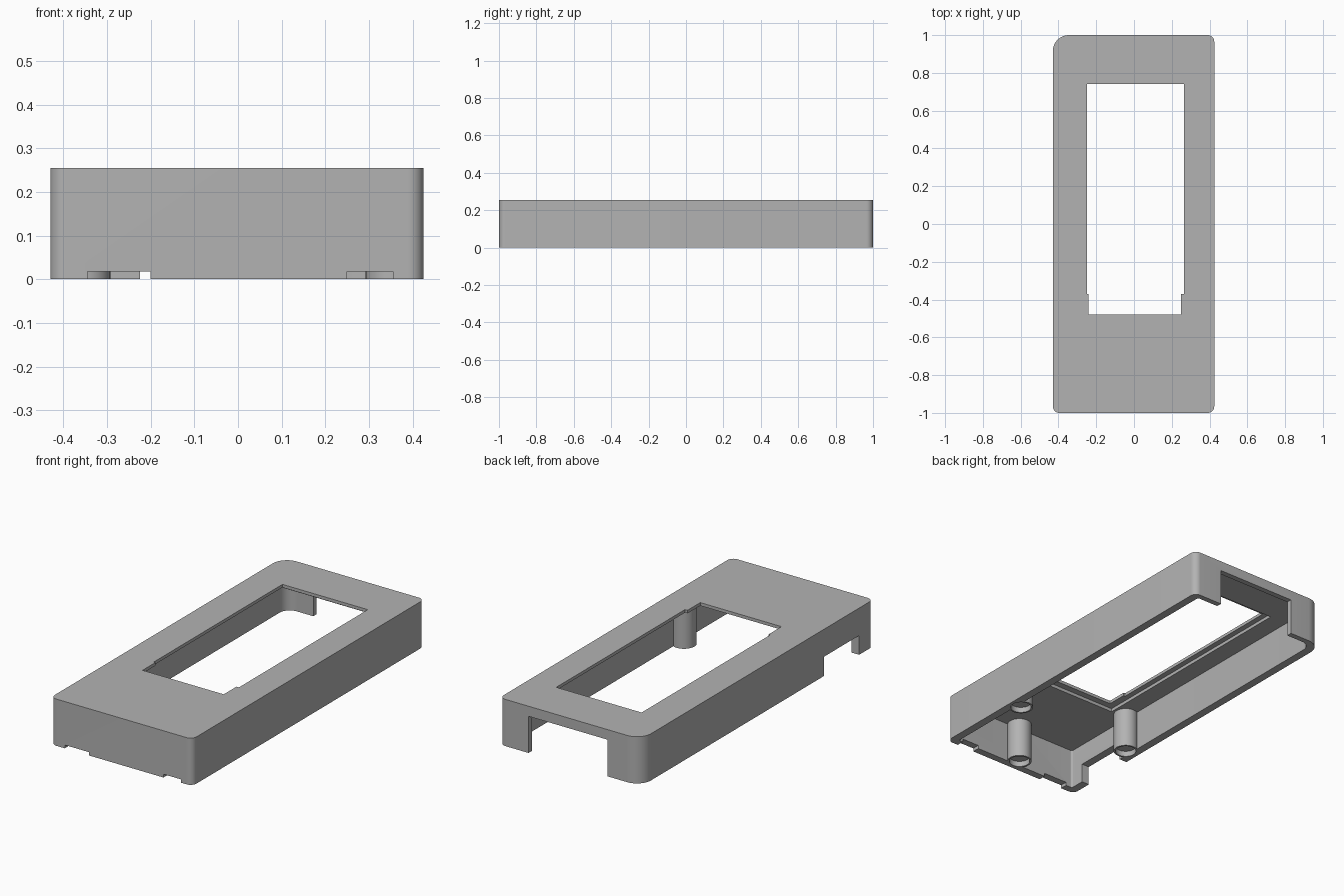
import bpy
import bmesh
from math import cos, sin, pi, radians

if "Cube" in bpy.data.objects:
    bpy.data.objects.remove(bpy.data.objects["Cube"], do_unlink=True)

grey = bpy.data.materials.new("casing_grey")
grey.use_nodes = True
grey.diffuse_color = (0.45, 0.45, 0.45, 1)
grey.node_tree.nodes["Principled BSDF"].inputs["Base Color"].default_value = (0.45, 0.45, 0.45, 1)


def prism(name, points, z0, z1):
    """Extrude a counter-clockwise outline from z0 to z1."""
    bm = bmesh.new()
    base = bm.faces.new([bm.verts.new((x, y, z0)) for x, y in points])
    top = bmesh.ops.extrude_face_region(bm, geom=[base])["geom"]
    for v in top:
        if isinstance(v, bmesh.types.BMVert):
            v.co.z = z1
    bmesh.ops.recalc_face_normals(bm, faces=bm.faces)
    mesh = bpy.data.meshes.new(name)
    bm.to_mesh(mesh)
    bm.free()
    mesh.materials.append(grey)
    obj = bpy.data.objects.new(name, mesh)
    bpy.context.collection.objects.link(obj)
    return obj


def rounded(x0, x1, y0, y1, radii, steps=10):
    """Rectangle with corner radii, from front -x, counter-clockwise."""
    points = []
    corners = [(x0, y0, 1, 1), (x1, y0, -1, 1), (x1, y1, -1, -1), (x0, y1, 1, -1)]
    for i, ((x, y, sx, sy), r) in enumerate(zip(corners, radii)):
        for k in range(steps + 1):
            a = pi + (i + k / steps) * pi / 2
            points.append((x + sx * r + r * cos(a), y + sy * r + r * sin(a)))
    return points


def box(name, x0, x1, y0, y1, z0, z1):
    return prism(name, [(x0, y0), (x1, y0), (x1, y1), (x0, y1)], z0, z1)


def disc(x, y, r, sides=40):
    return [(x + r * cos(2 * pi * k / sides), y + r * sin(2 * pi * k / sides)) for k in range(sides)]


def combine(target, tool, operation):
    mod = target.modifiers.new(operation, "BOOLEAN")
    mod.operation = operation
    mod.solver = "EXACT"
    mod.object = tool
    bpy.context.view_layer.objects.active = target
    bpy.ops.object.modifier_apply(modifier=mod.name)
    bpy.data.objects.remove(tool, do_unlink=True)


def cut(tool):
    combine(casing, tool, "DIFFERENCE")


# Outer shell, hollowed from below
casing = prism("casing", rounded(-0.43, 0.425, -1, 1, (0.035, 0.035, 0.035, 0.085)), 0, 0.255)
cut(prism("cavity", rounded(-0.385, 0.38, -0.96, 0.97, (0.01, 0.01, 0.01, 0.06)), -0.1, 0.22))

# Screen window with a recessed ledge underneath and narrower front end
cut(box("ledge", -0.28, 0.295, -0.515, 0.77, 0.1, 0.238))
cut(box("window", -0.25, 0.265, -0.37, 0.74, 0.1, 0.3))
cut(box("window_front", -0.24, 0.25, -0.48, -0.36, 0.1, 0.3))

# Back opening, side slot and the two shallow front notches
cut(box("back_opening", -0.225, 0.25, 0.9, 1.1, -0.1, 0.2))
cut(box("side_slot", -0.5, -0.36, -0.878, -0.574, -0.1, 0.105))
for x0, x1 in ((-0.345, -0.2), (0.25, 0.355)):
    cut(box("front_notch", x0, x1, -1.1, -0.93, -0.1, 0.018))

# Screw posts with shallow sockets
for x, y in ((-0.355, -0.49), (0.355, -0.49), (0, -0.925)):
    combine(casing, prism("post", disc(x, y, 0.0625), 0, 0.23), "UNION")
    cut(prism("socket", disc(x, y, 0.053), -0.1, 0.03))

bpy.ops.object.select_all(action="DESELECT")
casing.select_set(True)
bpy.context.view_layer.objects.active = casing
bpy.ops.object.shade_smooth_by_angle(angle=radians(30))
